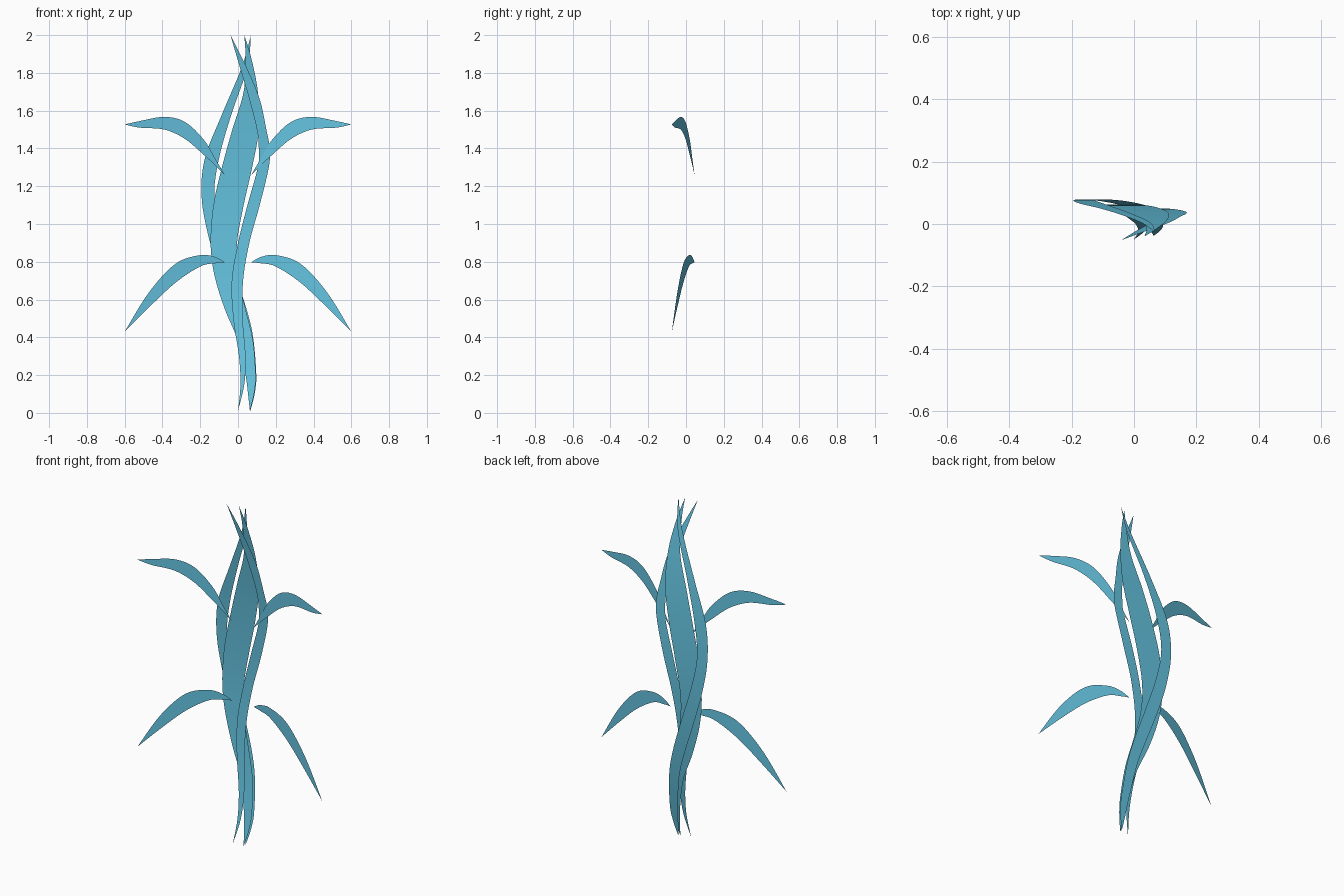
import bpy

if "Cube" in bpy.data.objects:
    bpy.data.objects.remove(bpy.data.objects["Cube"])

mat = bpy.data.materials.new("teal")
mat.diffuse_color = (0.13, 0.55, 0.75, 1)
mat.use_nodes = True
mat.node_tree.nodes["Principled BSDF"].inputs["Base Color"].default_value = mat.diffuse_color


def smooth_rows(rows, steps=6):
    """Catmull-Rom interpolation through rows of numbers."""
    out = []
    for i in range(len(rows) - 1):
        a, b = rows[max(i - 1, 0)], rows[i]
        c, d = rows[i + 1], rows[min(i + 2, len(rows) - 1)]
        for s in range(steps):
            t = s / steps
            out.append([0.5 * (2 * q + (r - p) * t + (2 * p - 5 * q + 4 * r - w) * t * t
                               + (3 * q - p - 3 * r + w) * t ** 3)
                        for p, q, r, w in zip(a, b, c, d)])
    return out + [list(rows[-1])]


def ribbon(name, left, right):
    """Single-sided leaf between two edge lines that meet at both tips."""
    n = len(left)
    verts = left + right[1:-1]
    r = lambda i: i if i in (0, n - 1) else n + i - 1
    faces = []
    for i in range(n - 1):
        f = [i, i + 1, r(i + 1), r(i)]
        faces.append(list(dict.fromkeys(f)))
    me = bpy.data.meshes.new(name)
    me.from_pydata(verts, [], faces)
    me.materials.append(mat)
    me.shade_smooth()
    ob = bpy.data.objects.new(name, me)
    bpy.context.collection.objects.link(ob)
    return ob


def strand(name, rows, y_end, y_mid):
    """Upright strand: rows of z, left x, right x; bows backwards in y."""
    pts = smooth_rows(rows)
    y = lambda z: y_mid - (y_mid - y_end) * (z - 1) ** 2
    ribbon(name, [(a, y(z), z) for z, a, b in pts], [(b, y(z), z) for z, a, b in pts])


def limb(name, rows):
    """Side leaf: rows of |x|, lower z, upper z; mirrored on both sides."""
    pts = smooth_rows(rows)
    y = lambda x: 0.045 - 0.12 * (x - 0.07) / 0.53
    for side, s in (("left", -1), ("right", 1)):
        ribbon(f"{name}_{side}", [(s * x, y(x), a) for x, a, b in pts],
               [(s * x, y(x), b) for x, a, b in pts])


# Front strand, bulging right
strand("front_strand", [
    (2.0, -.04, -.04), (1.83, .01, .045), (1.66, .06, .115), (1.5, .10, .15),
    (1.4, .11, .168), (1.3, .105, .163), (1.1, .05, .115), (0.9, 0, .06),
    (0.7, -.033, .027), (0.5, -.025, .025), (0.3, .005, .04), (.15, .013, .033),
    (0.01, 0, 0)], -.052, .05)

# Broad middle strand
strand("middle_strand", [
    (2.0, .033, .033), (1.88, .04, .07), (1.7, .03, .105), (1.5, -.03, .11),
    (1.3, -.085, .075), (1.1, -.13, .03), (0.9, -.145, -.005), (0.73, -.125, 0),
    (0.55, -.07, .04), (0.38, 0, .08), (0.2, .04, .093), (0.1, .053, .085),
    (0.01, .063, .063)], -.04, .062)

# Rear strand, bulging left
strand("rear_strand", [
    (2.0, .068, .068), (1.83, .02, .05), (1.58, -.085, -.035), (1.35, -.175, -.10),
    (1.15, -.193, -.125), (0.95, -.16, -.085), (0.75, -.10, -.02), (0.55, -.03, .045),
    (0.4, .015, .08), (0.2, .045, .097), (0.1, .055, .088), (0.01, .065, .065)],
    -.027, .079)

# Raised upper leaves
limb("upper_leaf", [
    (.07, 1.26, 1.26), (.12, 1.31, 1.345), (.18, 1.365, 1.445), (.28, 1.45, 1.54),
    (.39, 1.5, 1.567), (.52, 1.51, 1.545), (.6, 1.527, 1.527)])

# Drooping lower leaves
limb("lower_leaf", [
    (.07, .797, .797), (.12, .792, .825), (.2, .775, .835), (.33, .69, .79),
    (.47, .56, .64), (.6, .43, .43)])
